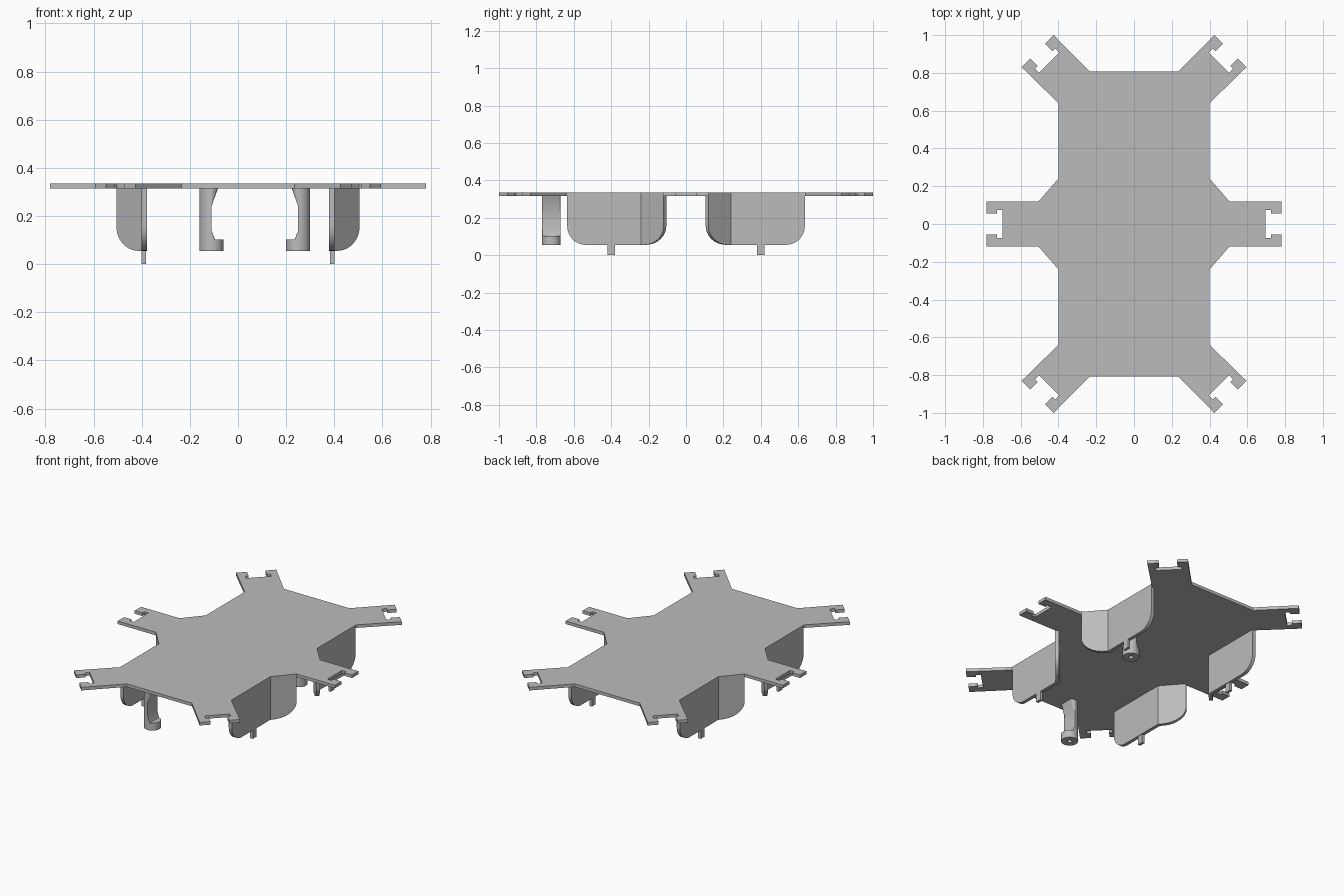
import bpy, bmesh, math
from mathutils import Vector

if "Cube" in bpy.data.objects:
    bpy.data.objects.remove(bpy.data.objects["Cube"], do_unlink=True)

gray = bpy.data.materials.new("plain gray")
gray.use_nodes = True
gray.diffuse_color = (0.5, 0.5, 0.5, 1)
gray.node_tree.nodes["Principled BSDF"].inputs["Base Color"].default_value = gray.diffuse_color

PLATE_BOTTOM, PLATE_TOP, FOOT = 0.315, 0.335, 0.055


def finish(bm, name, smooth=False, mirrored=False):
    bmesh.ops.recalc_face_normals(bm, faces=bm.faces)
    mesh = bpy.data.meshes.new(name)
    bm.to_mesh(mesh)
    bm.free()
    mesh.materials.append(gray)
    ob = bpy.data.objects.new(name, mesh)
    bpy.context.collection.objects.link(ob)
    if mirrored:
        ob.modifiers.new("both sides", 'MIRROR').use_axis = (True, True, False)
    if smooth:
        bpy.ops.object.select_all(action='DESELECT')
        ob.select_set(True)
        bpy.context.view_layer.objects.active = ob
        bpy.ops.object.shade_smooth_by_angle(angle=math.radians(30))
    return ob


def loft(bm, rings):
    """Join rings of equal length and close both ends."""
    rows = [[bm.verts.new(p) for p in ring] for ring in rings]
    n = len(rows[0])
    for a, b in zip(rows, rows[1:]):
        for i in range(n):
            j = (i + 1) % n
            bm.faces.new((a[i], a[j], b[j], b[i]))
    bm.faces.new(rows[0])
    bm.faces.new(rows[-1])


# Deck plate: one quarter outline with T-slotted arm tips, mirrored around
half_slot = [(-0.085, 0.075), (-0.055, 0.075), (-0.055, 0.055), (0, 0.055), (0, 0.12)]
quarter = [(0.78 + u, v) for u, v in half_slot]
quarter += [(0.505, 0.12), (0.4, 0.24), (0.4, 0.64)]
tip, along, across = Vector((0.51, 0.915)), Vector((1, 1)).normalized(), Vector((-1, 1)).normalized()
corner = [(u, -v) for u, v in reversed(half_slot)] + half_slot
quarter += [tuple(tip + along * u + across * v) for u, v in corner]
quarter += [(0.235, 0.807)]
half = quarter + [(-x, y) for x, y in reversed(quarter)]
outline = half + [(-x, -y) for x, y in half]
bm = bmesh.new()
loft(bm, [[(x, y, z) for x, y in outline] for z in (PLATE_BOTTOM, PLATE_TOP)])
finish(bm, "deck_plate")

# Side skirts: bent walls with rounded lower corners
outer = [Vector(p) for p in ((0.4, 0.635), (0.4, 0.24), (0.505, 0.12))]
inner = [Vector(p) for p in ((0.378, 0.635), (0.378, 0.232), (0.4885, 0.1055))]
steps = [math.radians(90 * i / 10) for i in range(11)]
flat_len, bent_len = 0.395, 0.16
samples = [((0.1 - 0.1 * math.cos(a)) / flat_len, FOOT + 0.1 * (1 - math.sin(a))) for a in steps]
samples += [(1, FOOT)]
samples += [(2 - (0.14 - 0.14 * math.cos(a)) / bent_len, FOOT + 0.1 * (1 - math.sin(a)))
            for a in reversed(steps)]


def on_path(path, t):
    k = min(int(t), 1)
    return path[k].lerp(path[k + 1], t - k)


rings = []
for t, low in samples:
    o, i = on_path(outer, t), on_path(inner, t)
    rings.append([(*o, PLATE_BOTTOM), (*o, low), (*i, low), (*i, PLATE_BOTTOM)])
bm = bmesh.new()
loft(bm, rings)
finish(bm, "side_skirts", smooth=True, mirrored=True)

# Locating tabs under the skirts
bm = bmesh.new()
loft(bm, [[(x, y, z) for x, y in ((0.382, 0.38), (0.4, 0.38), (0.4, 0.42), (0.382, 0.42))]
          for z in (0, FOOT)])
finish(bm, "skirt_tabs", mirrored=True)


# Standoff posts: bored foot with a cut-away column above
def post(name, x, y, facing):
    def ring(radius, z, cut=1):
        turns = [math.tau * k / 48 for k in range(48)]
        return [(x + facing * min(radius * math.cos(a), cut), y + radius * math.sin(a), z)
                for a in turns]
    bm = bmesh.new()
    loft(bm, [ring(0.014, 0.1), ring(0.014, FOOT), ring(0.05, FOOT), ring(0.05, 0.103),
              ring(0.05, 0.103, 0.014), ring(0.05, 0.14, 0), ring(0.05, 0.24, 0),
              ring(0.05, PLATE_BOTTOM, 0.027)])
    finish(bm, name, smooth=True)


post("front_post", -0.11, -0.72, 1)
post("rear_post", 0.25, 0.27, -1)
